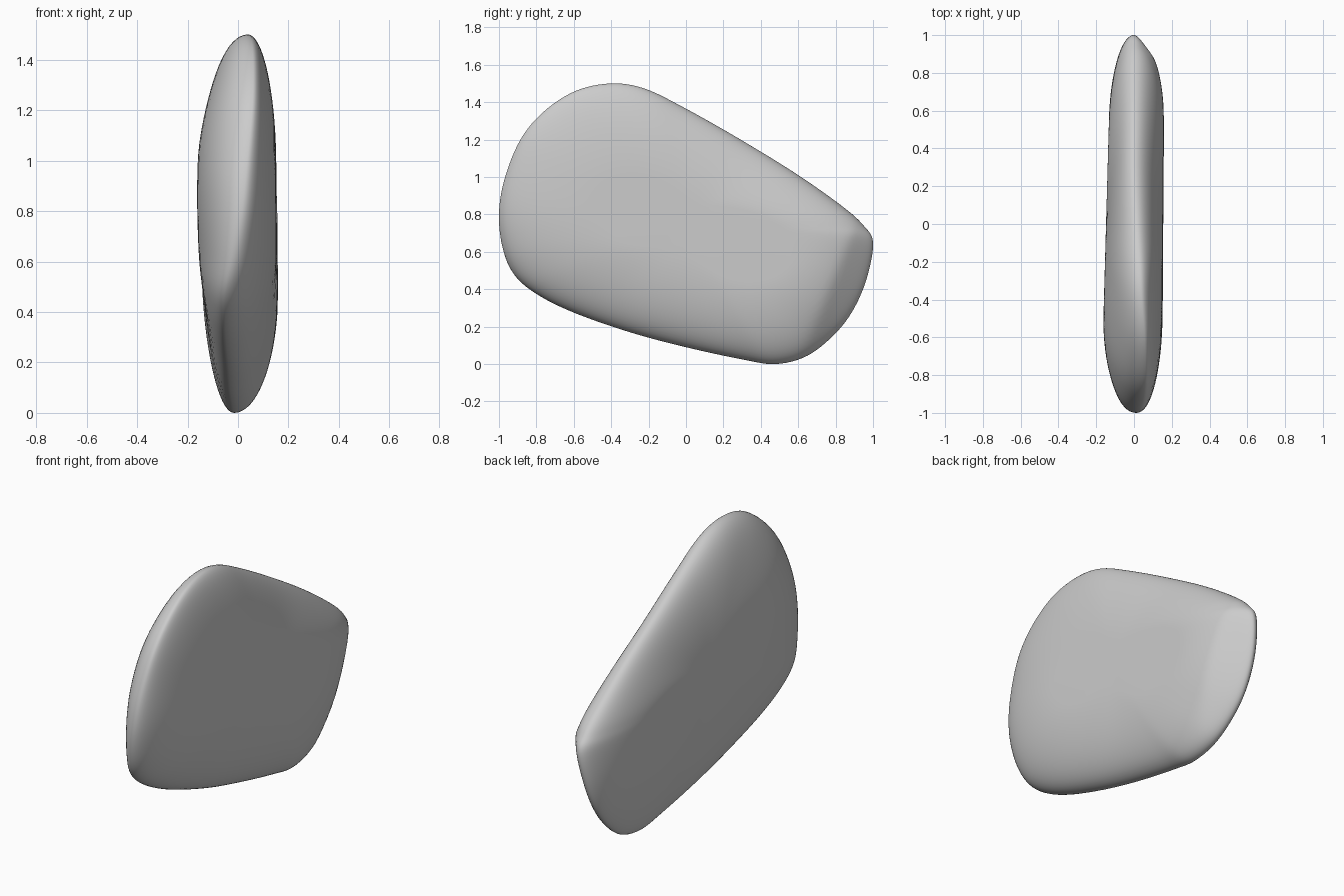
import bpy, bmesh, math
from mathutils import Vector

if "Cube" in bpy.data.objects:
    bpy.data.objects.remove(bpy.data.objects["Cube"])

# Side outline of the slab: (y, z, x of the rim line)
OUTLINE = [
    (-0.40, 1.50, 0.04), (-0.22, 1.472, 0.03), (0.00, 1.365, 0.015), (0.30, 1.195, 0.0),
    (0.60, 1.01, 0.0), (0.84, 0.84, 0.0), (0.95, 0.74, 0.0), (1.00, 0.65, 0.0),
    (0.97, 0.47, -0.02), (0.90, 0.30, -0.03), (0.80, 0.165, -0.03), (0.65, 0.045, -0.02),
    (0.48, 0.00, -0.015), (0.30, 0.025, -0.02), (0.00, 0.09, -0.03), (-0.30, 0.17, -0.035),
    (-0.60, 0.275, -0.045), (-0.80, 0.375, -0.05), (-0.92, 0.48, -0.045), (-0.98, 0.62, -0.015),
    (-1.00, 0.80, 0.015), (-0.97, 0.99, 0.035), (-0.885, 1.20, 0.055), (-0.76, 1.35, 0.06),
    (-0.59, 1.46, 0.055),
]
STEPS, RINGS = 6, 20
CENTRE = (0.0, 0.75)


def smooth_loop(points):
    """Closed Catmull-Rom curve through the points."""
    p = [Vector(q) for q in points]
    n, out = len(p), []
    for i in range(n):
        a, b, c, d = p[i - 1], p[i], p[(i + 1) % n], p[(i + 2) % n]
        for k in range(STEPS):
            t = k / STEPS
            out.append(0.5 * (2 * b + (c - a) * t + (2 * a - 5 * b + 4 * c - d) * t**2
                              + (3 * b - a - 3 * c + d) * t**3))
    return out


def face_x(side, y, z):
    """Broad face position; the right face has a bevelled lower back corner."""
    if side < 0:
        return -0.148 + 0.028 * y
    flat = 0.154 + 0.005 * y - 0.006 * (z - 0.75)
    cut = 0.155 - 0.55 * ((y - 0.75) * 0.93 - (z - 0.33) * 0.37)
    return 0.5 * (flat + cut - math.sqrt((flat - cut)**2 + 0.0001))


def edge_width(side, p):
    """Domed across the long axis, tighter rounding at the two ends."""
    y, z = p.x - CENTRE[0], p.y - CENTRE[1]
    along = (0.954 * y - 0.30 * z) / math.hypot(y, z)
    across = 1 - along**4
    end = 0.5 if along < 0 else 0.42
    wide = 0.78 if side > 0 else 0.98
    return end + (wide - end) * across


bm = bmesh.new()
loop = smooth_loop(OUTLINE)
n = len(loop)
rim = [bm.verts.new((p.z, p.x, p.y)) for p in loop]

# Each side: rounded edge rings running in to the broad face
for side in (1, -1):
    widths = [edge_width(side, p) for p in loop]
    prev = rim
    for r in range(1, RINGS + 1):
        a = math.pi / 2 * r / RINGS
        f = math.sin(a)
        ring = []
        for p, w in zip(loop, widths):
            s = 1 - w * (1 - math.cos(a))
            y = CENTRE[0] + (p.x - CENTRE[0]) * s
            z = CENTRE[1] + (p.y - CENTRE[1]) * s
            ring.append(bm.verts.new((p.z + (face_x(side, y, z) - p.z) * f, y, z)))
        for i in range(n):
            j = (i + 1) % n
            bm.faces.new((prev[i], prev[j], ring[j], ring[i]))
        prev = ring
    hub = bm.verts.new((face_x(side, *CENTRE), *CENTRE))
    for i in range(n):
        bm.faces.new((prev[i], prev[(i + 1) % n], hub))

bmesh.ops.recalc_face_normals(bm, faces=bm.faces)
for f in bm.faces:
    f.smooth = True
low = min(v.co.z for v in bm.verts)
bmesh.ops.translate(bm, verts=bm.verts, vec=(0, 0, -low))

mesh = bpy.data.meshes.new("stone_slab")
bm.to_mesh(mesh)
bm.free()
bpy.context.collection.objects.link(bpy.data.objects.new("stone_slab", mesh))
